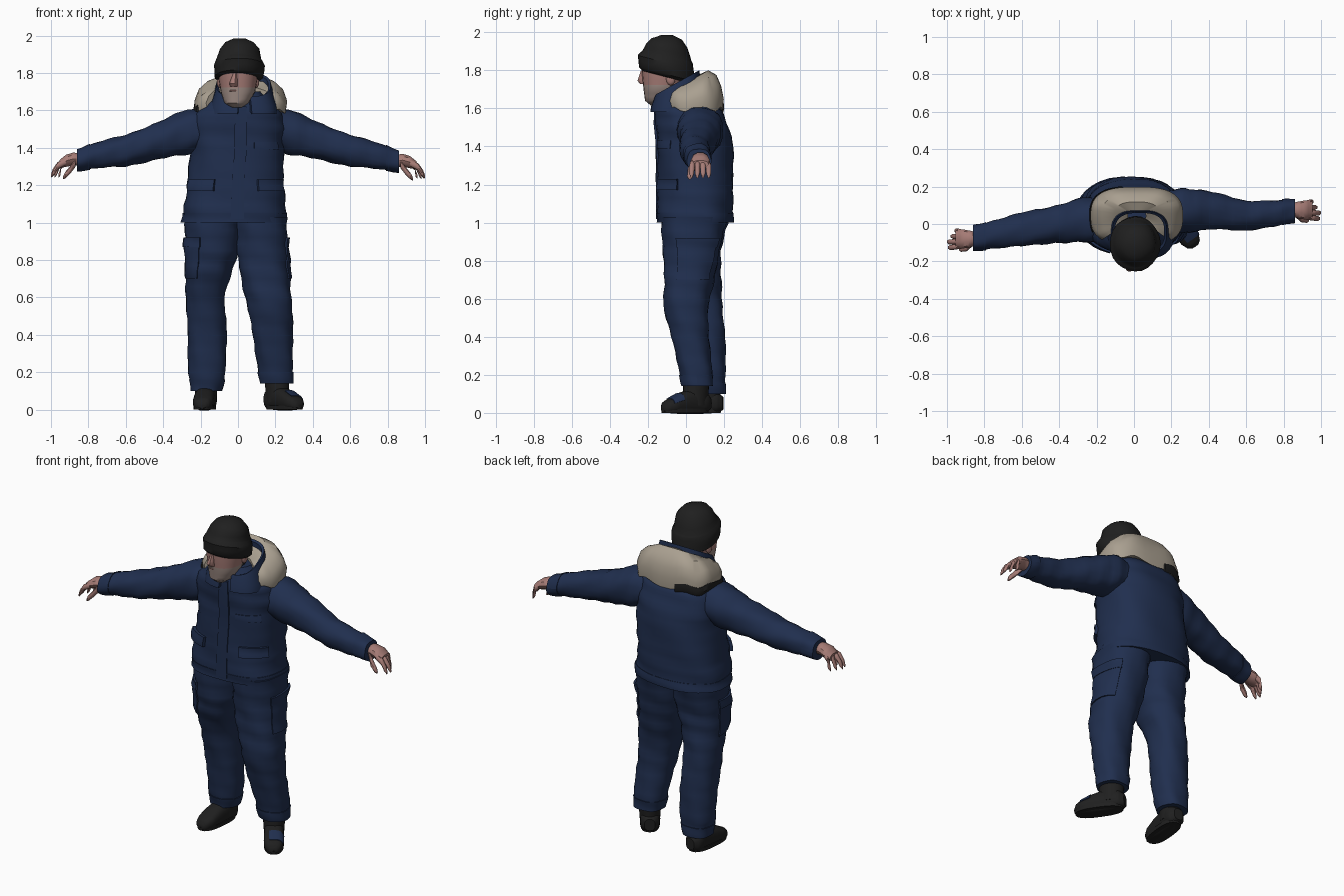
import bpy, bmesh
from math import sin, cos, pi, radians, copysign
from mathutils import Matrix

cube = bpy.data.objects.get("Cube")
if cube:
    bpy.data.objects.remove(cube)


def material(name, r, g, b):
    mat = bpy.data.materials.new(name)
    mat.use_nodes = True
    mat.diffuse_color = (r, g, b, 1)
    shader = mat.node_tree.nodes["Principled BSDF"]
    shader.inputs["Base Color"].default_value = (r, g, b, 1)
    shader.inputs["Roughness"].default_value = 0.9
    return mat


navy = material("navy cloth", .0145, .028, .077)
black = material("black knit", .014, .014, .014)
fur = material("beige fur", .40, .35, .28)
skin = material("skin", .38, .20, .18)
stubble = material("stubble", .34, .26, .23)
created = []


def finish(name, bm, *mats):
    bmesh.ops.recalc_face_normals(bm, faces=bm.faces)
    mesh = bpy.data.meshes.new(name)
    bm.to_mesh(mesh)
    bm.free()
    for mat in mats:
        mesh.materials.append(mat)
    obj = bpy.data.objects.new(name, mesh)
    bpy.context.collection.objects.link(obj)
    created.append(obj)
    return obj


def grid(name, rows, mat, wrap=True):
    """Skin a list of point rows; wrapped rows are closed rings with end caps."""
    bm = bmesh.new()
    verts = [[bm.verts.new(p) for p in row] for row in rows]
    n = len(rows[0])
    for a, b in zip(verts, verts[1:]):
        for i in range(n if wrap else n - 1):
            j = (i + 1) % n
            bm.faces.new((a[i], a[j], b[j], b[i]))
    if wrap:
        bm.faces.new(verts[0])
        bm.faces.new(verts[-1])
    return finish(name, bm, mat)


def steps(a, b, n):
    return [a + (b - a) * i / n for i in range(n + 1)]


def rounded(a, power):
    """Cosine and sine on a squared-off circle."""
    return [copysign(abs(f(a)) ** (2 / power), f(a)) for f in (cos, sin)]


def lofted(rings, axis="z", power=2.0, fold=0.0):
    """Surface function through (position, centre, centre, radius, radius) rings."""
    def point(t, a, grow=0.0):
        for lo, hi in zip(rings, rings[1:]):
            if min(lo[0], hi[0]) <= t <= max(lo[0], hi[0]):
                break
        k = max(0, min(1, (t - lo[0]) / (hi[0] - lo[0])))
        u, v, ru, rv = (p + (q - p) * k for p, q in zip(lo[1:], hi[1:]))
        crease = 1 + fold * sin(3 * a + 37 * t) * cos(2 * a - 19 * t)
        c, s = rounded(a, power)
        u += (ru * crease + grow) * c
        v += (rv * crease + grow) * s
        return {"x": (t, u, v), "y": (u, t, v), "z": (u, v, t)}[axis]
    point.rings = rings
    return point


def solid(name, fn, mat, sides=24, cuts=3):
    ts = [fn.rings[0][0]]
    for lo, hi in zip(fn.rings, fn.rings[1:]):
        ts += steps(lo[0], hi[0], cuts)[1:]
    angles = [2 * pi * i / sides for i in range(sides)]
    return grid(name, [[fn(t, a) for a in angles] for t in ts], mat)


def patch(name, fn, t0, t1, a0, a1, rise=0.008):
    """Raised cloth panel following a surface, its rim sunk in."""
    ts = [t0] + steps(t0, t1, 6) + [t1]
    angles = [a0] + steps(a0, a1, max(4, int(abs(a1 - a0) / 12))) + [a1]
    rows = []
    for i, t in enumerate(ts):
        rows.append([fn(t, radians(a), -.006 if i in (0, len(ts) - 1)
                        or j in (0, len(angles) - 1) else rise)
                     for j, a in enumerate(angles)])
    return grid(name, rows, navy, wrap=False)


def shawl(name, profile, centre, radii, a0, a1, mat, drop, ragged=0.0):
    """Closed profile swept around the neck, sinking from back to front."""
    base = profile[0][1]
    rows = []
    for a in map(radians, steps(a0, a1, 36)):
        c, s = rounded(a, 2.8)
        h = 1 - drop * (1 - s) / 2
        rows.append([(centre[0] + radii[0] * r * c, centre[1] + radii[1] * r * s,
                      base + (z - base) * h + ragged * sin(7 * a) * (r > .9))
                     for r, z in profile])
    return grid(name, rows, mat)


# Jacket body
jacket = lofted([(1.0, -.02, .045, .28, .2), (1.06, -.02, .045, .275, .2),
                 (1.2, -.015, .05, .258, .2), (1.4, 0, .048, .25, .2),
                 (1.5, 0, .035, .255, .19), (1.58, 0, .015, .235, .18),
                 (1.64, .01, 0, .17, .15), (1.7, .02, -.02, .1, .1)], power=2.5, fold=.03)
solid("jacket", jacket, navy, 36, 4)
patch("jacket_placket", jacket, 1.02, 1.62, 268, 277)
patch("jacket_hem", jacket, 1.0, 1.05, 0, 360, rise=.003)
patch("right_pocket_flap", jacket, 1.17, 1.23, 207, 250, rise=.016)
patch("left_pocket_flap", jacket, 1.17, 1.23, 292, 338, rise=.016)
patch("chest_flap", jacket, 1.39, 1.43, 285, 325, rise=.004)

# Collar, neck and fur hood draped over the shoulders
solid("neck", lofted([(1.55, .01, -.04, .09, .09), (1.74, .005, -.08, .075, .08)]), black)
shawl("collar", [(1.1, 1.58), (1.06, 1.66), (.88, 1.8), (.8, 1.79), (.8, 1.62)],
      (.03, -.045), (.165, .13), -82, 265, navy, .58)
shawl("fur_hood", [(1, 1.595), (1.03, 1.66), (.95, 1.72), (.78, 1.775), (.5, 1.8),
                   (.2, 1.78), (.2, 1.7), (.7, 1.62)],
      (.015, .042), (.24, .152), -52, 228, fur, .42, .012)
shawl("hood_trim", [(1, 1.575), (1.06, 1.6), (1.04, 1.63), (.9, 1.62)],
      (.01, .042), (.235, .152), 100, 205, black, 0, .01)

# Head with stubble on the jaw
head = solid("head", lofted([(1.615, -.01, -.155, .03, .03), (1.64, -.008, -.145, .065, .07),
                             (1.7, 0, -.125, .092, .098), (1.77, 0, -.11, .104, .12),
                             (1.86, 0, -.11, .11, .125)], power=2.2), skin)
head.data.materials.append(stubble)
for face in head.data.polygons:
    face.material_index = int(face.center.z < 1.715)


def blob(name, place, size, mat):
    bm = bmesh.new()
    bmesh.ops.create_icosphere(bm, subdivisions=2, radius=1,
                               matrix=Matrix.Translation(place) @ Matrix.Diagonal((*size, 1)))
    return finish(name, bm, mat)


solid("nose", lofted([(1.728, -.022, -.222, .02, .02), (1.745, -.024, -.23, .022, .026),
                      (1.8, -.015, -.225, .01, .012)]), skin, 10)
blob("mouth", (-.018, -.214, 1.705), (.03, .01, .006), skin)
for side in (-1, 1):
    blob("ear", (side * .1, -.08, 1.755), (.014, .025, .035), skin)

# Knitted cap, tilted down at the back
cap = solid("knit_cap", lofted([(1.765, .005, -.105, .112, .125), (1.78, .005, -.105, .13, .145),
                                (1.84, .005, -.105, .136, .147), (1.865, .005, -.1, .125, .138),
                                (1.875, .005, -.1, .12, .13), (1.93, .008, -.1, .105, .108),
                                (1.965, .008, -.1, .075, .08), (1.985, .008, -.1, .03, .03)],
                               fold=.025), black, 24, 2)
for v in cap.data.vertices:
    v.co.z -= .26 * (v.co.y + .105) * min(1, (1.99 - v.co.z) / .15)

# Sleeves with cuffs
sleeves = {
    "left": [(.13, .055, 1.5, .12, .1), (.27, .075, 1.485, .12, .122), (.42, .07, 1.44, .1, .1),
             (.6, .045, 1.385, .08, .085), (.75, .055, 1.355, .07, .07),
             (.86, .07, 1.328, .06, .056)],
    "right": [(-.13, .02, 1.5, .12, .1), (-.27, .02, 1.485, .12, .122),
              (-.42, 0, 1.44, .1, .1), (-.6, -.03, 1.385, .09, .085),
              (-.75, -.055, 1.36, .075, .07), (-.86, -.075, 1.335, .065, .056)]}
for side, rings in sleeves.items():
    s = 1 if side == "left" else -1
    sleeve = lofted(rings, "x", 2.2, .06)
    solid(side + "_sleeve", sleeve, navy, 20, 5)
    patch(side + "_cuff", sleeve, s * .79, s * .86, 0, 360, rise=.004)

    # Hand with an extended first finger and curled others
    y = rings[-1][1] + s * .005
    z = rings[-1][2]

    def digit(name, path):
        solid(name, lofted([(s * x, y + dy, z + dz, ry, rz) for x, dy, dz, ry, rz in path], "x"),
              skin, 10)

    digit(side + "_palm", [(.84, 0, 0, .036, .034), (.88, 0, .006, .045, .036),
                           (.92, 0, -.005, .052, .034), (.955, 0, -.022, .045, .022)])
    for i, reach in enumerate((.995, 1, .98, .96)):
        dy = -.038 + .025 * i
        mid = (reach + .93) / 2
        digit(side + "_finger", [(.92, dy, -.01, .014, .018), (mid, dy * 1.15, -.03, .014, .019),
                                 (reach - .01, dy * 1.2, -.066, .013, .019),
                                 (reach, dy * 1.2, -.085, .006, .01)])
    digit(side + "_thumb", [(.868, -.025, -.015, .018, .022), (.895, -.05, -.05, .016, .022),
                            (.925, -.055, -.083, .014, .018), (.935, -.055, -.095, .006, .008)])

# Trouser legs with cargo pockets
legs = {
    "left": [(.14, .205, .06, .085, .078), (.2, .203, .055, .092, .086),
             (.4, .185, .02, .108, .098), (.56, .17, 0, .12, .118), (.7, .148, .015, .132, .132),
             (.85, .128, .03, .138, .148), (1.03, .122, .04, .142, .175)],
    "right": [(.1, -.17, .125, .08, .08), (.2, -.165, .12, .1, .09), (.4, -.165, .105, .105, .1),
              (.6, -.175, .075, .103, .115), (.75, -.155, .04, .125, .14),
              (.85, -.14, .035, .142, .152), (1.03, -.135, .045, .147, .18)]}
feet = {"left": (.243, .003, .6), "right": (-.177, .055, -.1)}
boot = lofted([(.14, 0, .05, .03, .035), (.11, 0, .055, .054, .055), (.03, 0, .06, .055, .065),
               (-.04, 0, .05, .056, .056), (-.1, 0, .038, .055, .04), (-.135, 0, .03, .04, .03),
               (-.15, 0, .022, .02, .014)], "y", 2.6)
for side, rings in legs.items():
    trouser = lofted(rings, "z", 2.3, .05)
    solid(side + "_trouser_leg", trouser, navy, 24, 5)
    start = -25 if side == "left" else 170
    patch(side + "_cargo_pocket", trouser, .7, .91, start, start + 75, rise=.007)
    patch(side + "_cargo_flap", trouser, .87, .92, start - 2, start + 77, rise=.011)
    patch(side + "_trouser_cuff", trouser, rings[0][0], rings[0][0] + .06, 0, 360, rise=.004)

    # Boot: foot, ankle shaft and sole
    parts = [solid(side + "_boot", boot, black, 20),
             solid(side + "_boot_shaft", lofted([(.04, 0, .055, .056, .07),
                                                 (.22, 0, .065, .068, .07)]), black),
             solid(side + "_sole", lofted([(0, 0, -.01, .056, .138), (.022, 0, -.01, .057, .142)],
                                          power=2.6), black, 20)]
    if side == "left":
        parts.append(patch("toe_patch", boot, -.11, -.05, 15, 110, rise=.004))
    x, y, turn = feet[side]
    for part in parts:
        part.data.transform(Matrix.Translation((x, y, 0)) @ Matrix.Rotation(turn, 4, "Z"))

# Smooth cloth with sharp seams
for obj in bpy.context.selected_objects:
    obj.select_set(False)
for obj in created:
    obj.select_set(True)
bpy.context.view_layer.objects.active = created[0]
bpy.ops.object.shade_smooth_by_angle(angle=radians(40))
